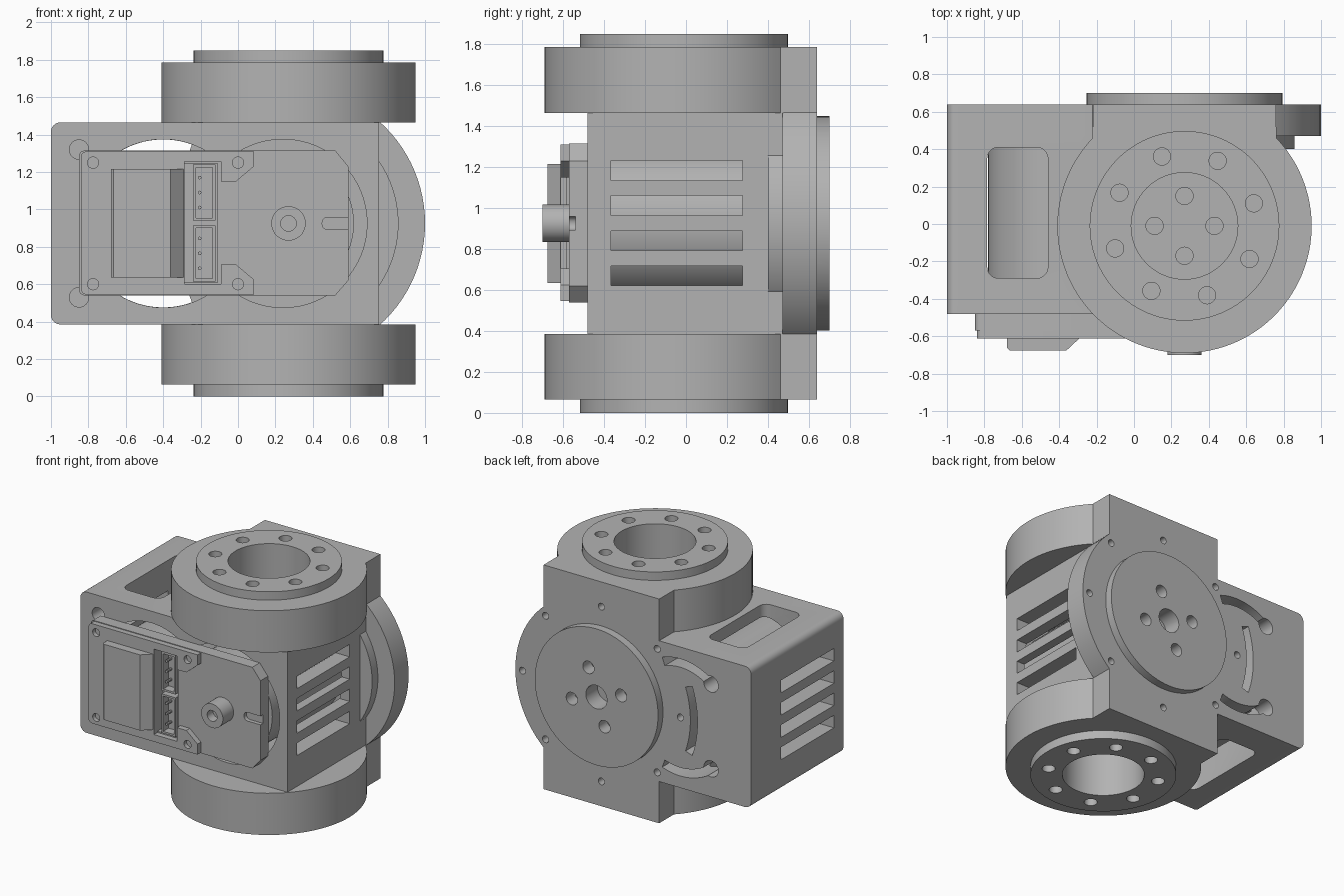
import bpy, bmesh
from math import cos, sin, radians, pi, atan2

old = bpy.data.objects.get("Cube")
if old:
    bpy.data.objects.remove(old, do_unlink=True)

grey = bpy.data.materials.new("light grey")
grey.use_nodes = True
grey.diffuse_color = (0.45, 0.45, 0.45, 1)
grey.node_tree.nodes["Principled BSDF"].inputs["Base Color"].default_value = (0.45, 0.45, 0.45, 1)

CX, CZ = 0.27, 0.925           # joint axis
TOP = 1.85
MX = -0.4                      # left motor axis


def prism(name, pts, axis, a, b):
    """Extrude a 2D outline from a to b along an axis."""
    place = {"x": lambda u, v, w: (w, u, v),
             "y": lambda u, v, w: (u, w, v),
             "z": lambda u, v, w: (u, v, w)}[axis]
    bm = bmesh.new()
    low = [bm.verts.new(place(u, v, a)) for u, v in pts]
    high = [bm.verts.new(place(u, v, b)) for u, v in pts]
    bm.faces.new(low)
    bm.faces.new(high)
    n = len(pts)
    for i in range(n):
        j = (i + 1) % n
        bm.faces.new((low[i], low[j], high[j], high[i]))
    bmesh.ops.recalc_face_normals(bm, faces=bm.faces)
    mesh = bpy.data.meshes.new(name)
    bm.to_mesh(mesh)
    bm.free()
    mesh.materials.append(grey)
    ob = bpy.data.objects.new(name, mesh)
    bpy.context.collection.objects.link(ob)
    return ob


def arc(u, v, r, start, end, n):
    return [(u + r * cos(radians(start + (end - start) * i / n)),
             v + r * sin(radians(start + (end - start) * i / n))) for i in range(n + 1)]


def cyl(name, u, v, r, axis, a, b, n=64):
    return prism(name, arc(u, v, r, 0, 360, n)[:-1], axis, a, b)


def rounded(u0, u1, v0, v1, left, right):
    """Rectangle outline with its own corner radius on each side."""
    return (arc(u1 - right, v1 - right, right, 0, 90, 5) + arc(u0 + left, v1 - left, left, 90, 180, 5)
            + arc(u0 + left, v0 + left, left, 180, 270, 5) + arc(u1 - right, v0 + right, right, 270, 360, 5))


def combine(target, tool, operation="DIFFERENCE"):
    mod = target.modifiers.new("bool", "BOOLEAN")
    mod.operation, mod.solver, mod.object = operation, "EXACT", tool
    bpy.context.view_layer.objects.active = target
    bpy.ops.object.modifier_apply(modifier=mod.name)
    bpy.data.objects.remove(tool, do_unlink=True)


def drill(target, u, v, r, axis, a, b):
    combine(target, cyl("cutter", u, v, r, axis, a, b, 24))


# Housing: motor block, upper and lower joint lobes, rear disc
block = [(0.755, 0.385), (0.755, 1.465)] + arc(-0.95, 1.415, 0.05, 90, 180, 6) + arc(-0.95, 0.435, 0.05, 180, 270, 6)
housing = prism("housing", block, "y", -0.48, 0.64)
lobe = arc(CX, -0.01, 0.68, 136.2, 403.8, 72) + [(0.76, 0.64), (-0.22, 0.64)]
for a, b in ((0.065, 0.385), (1.465, 1.785)):
    combine(housing, prism("lobe", lobe, "z", a, b), "UNION")
combine(housing, cyl("disc", CX, CZ, 0.73, "y", 0.47, 0.64, 96), "UNION")
combine(housing, cyl("disc_step", CX, CZ, 0.588, "y", 0.4, 0.5, 96), "UNION")

# Round flanges on the lobes and on the back
for a, b in ((0, 0.065), (1.785, TOP)):
    combine(housing, cyl("flange", CX, -0.01, 0.507, "z", a, b, 96), "UNION")
combine(housing, cyl("rear_flange", CX, CZ, 0.523, "y", 0.64, 0.7, 96), "UNION")

# Motor bores from the front
combine(housing, cyl("cutter", MX, CZ, 0.45, "y", -0.6, 0.5))
combine(housing, cyl("cutter", 0.24, CZ, 0.45, "y", -0.6, 0.38))

# Flange bores and bolt circles, top and bottom
for bottom in (False, True):
    def span(depth, start=-0.02):
        lo, hi = TOP - depth, TOP - start
        return (TOP - hi, TOP - lo) if bottom else (lo, hi)
    combine(housing, cyl("cutter", CX, -0.01, 0.285, "z", *span(0.385)))
    for i in range(8):
        t = radians(18 + 45 * i)
        drill(housing, CX + 0.39 * cos(t), -0.01 + 0.39 * sin(t), 0.046, "z", *span(0.12))
    for i in range(4):
        t = i * pi / 2
        drill(housing, CX + 0.16 * cos(t), -0.01 + 0.16 * sin(t), 0.046, "z", *span(0.43, 0.3))
    # Window above and below the motor
    combine(housing, prism("cutter", rounded(-0.785, -0.46, -0.29, 0.41, 0.06, 0.06), "z", *span(0.7, 0.3)))

# Cooling slots on both sides
for i in range(4):
    z = 0.622 + 0.171 * i
    slot = [(-0.365, z), (0.275, z), (0.275, z + 0.096), (-0.365, z + 0.096)]
    combine(housing, prism("cutter", slot, "x", -1.1, -0.68))
    combine(housing, prism("cutter", slot, "x", 0.5, 0.9))

# Rear holes
drill(housing, CX, CZ, 0.09, "y", 0.56, 0.75)
for i in range(4):
    t = radians(72 + 90 * i)
    drill(housing, CX + 0.22 * cos(t), CZ + 0.22 * sin(t), 0.048, "y", 0.6, 0.75)
for i in range(8):
    t = radians(45 * i)
    drill(housing, CX + 0.67 * cos(t), CZ + 0.67 * sin(t), 0.026, "y", 0.58, 0.68)


def arc_slot(u, r0, r1, start, end):
    outline = arc(u, CZ, r0, start, end, 14) + arc(u, CZ, r1, end, start, 14)
    combine(housing, prism("cutter", outline, "y", 0.45, 0.7))


arc_slot(MX, 0.385, 0.449, 70, 122)
arc_slot(MX, 0.385, 0.449, 238, 290)
arc_slot(CX, 0.755, 0.815, 161, 199)
for s in (-1, 1):
    drill(housing, -0.66, CZ + s * 0.325, 0.062, "y", 0.45, 0.7)
    drill(housing, -0.85, CZ + s * 0.395, 0.052, "y", -0.6, -0.3)

# Motors inside the bores
motor_left = cyl("motor_left", MX, CZ, 0.38, "y", -0.47, 0.45)
motor_right = cyl("motor_right", 0.24, CZ, 0.38, "y", -0.47, 0.375)

# Electronics case on the front: base with cut right-hand corners
base_outline = ([(0.52, 0.54), (0.59, 0.62), (0.59, 1.23), (0.52, 1.315)]
                + arc(-0.82, 1.285, 0.03, 90, 180, 4) + arc(-0.82, 0.57, 0.03, 180, 270, 4))
case_base = prism("case_base", base_outline, "y", -0.57, -0.475)
combine(case_base, prism("cutter", rounded(0.45, 0.7, 0.892, 0.958, 0.03, 0.001), "y", -0.7, -0.54))

# Raised layer with two screw tabs
tab = [(-0.28, 1.15), (-0.08, 1.15), (-0.01, 1.15), (0.085, 1.23), (0.085, 1.31)]
raised = ([(u, 2 * CZ - v + 0.005) for u, v in reversed(tab)] + tab
          + arc(-0.81, 1.28, 0.03, 90, 180, 4) + arc(-0.81, 0.575, 0.03, 180, 270, 4))
case_cover = prism("case_cover", raised, "y", -0.612, -0.565)

# Connector recess through cover and base
recess = [(-0.285, 0.6), (-0.09, 0.6), (-0.09, 1.255), (-0.285, 1.255)]
combine(case_cover, prism("cutter", recess, "y", -0.7, -0.5))
combine(case_base, prism("cutter", [(-0.285, 0.61), (-0.11, 0.61), (-0.11, 1.245), (-0.285, 1.245)], "y", -0.7, -0.5))
for i, (a, b) in enumerate(((0.615, 0.915), (0.94, 1.24))):
    shell = prism("connector_%d" % (i + 1), [(-0.24, a), (-0.12, a), (-0.12, b), (-0.24, b)], "y", -0.585, -0.495)
    combine(shell, prism("cutter", [(-0.225, a + 0.015), (-0.135, a + 0.015), (-0.135, b - 0.015),
                                    (-0.225, b - 0.015)], "y", -0.6, -0.52))
    for k in range(3):
        cyl("pin_%d_%d" % (i + 1, k + 1), -0.205, a + 0.07 + 0.08 * k, 0.01, "y", -0.575, -0.51, 8)
for u in (-0.775, 0.0):
    for v in (0.6, 1.25):
        drill(case_cover, u, v, 0.03, "y", -0.65, -0.58)

# Sloped hump on the case
hump = [(-0.68, -0.605), (-0.68, -0.66), (-0.665, -0.675), (-0.36, -0.675), (-0.285, -0.605)]
case_hump = prism("case_hump", hump, "z", 0.635, 1.215)

# Front pivot stub
pivot = cyl("pivot_stub", CX, CZ, 0.092, "y", -0.7, -0.55, 40)
drill(pivot, CX, CZ, 0.042, "y", -0.75, -0.63)

# Smooth round walls, keep hard edges
bpy.ops.object.select_all(action="DESELECT")
for ob in bpy.context.collection.objects:
    if ob.type == "MESH" and ob.data.materials and ob.data.materials[0] == grey:
        ob.select_set(True)
        bpy.context.view_layer.objects.active = ob
bpy.ops.object.shade_smooth_by_angle(angle=radians(25))
